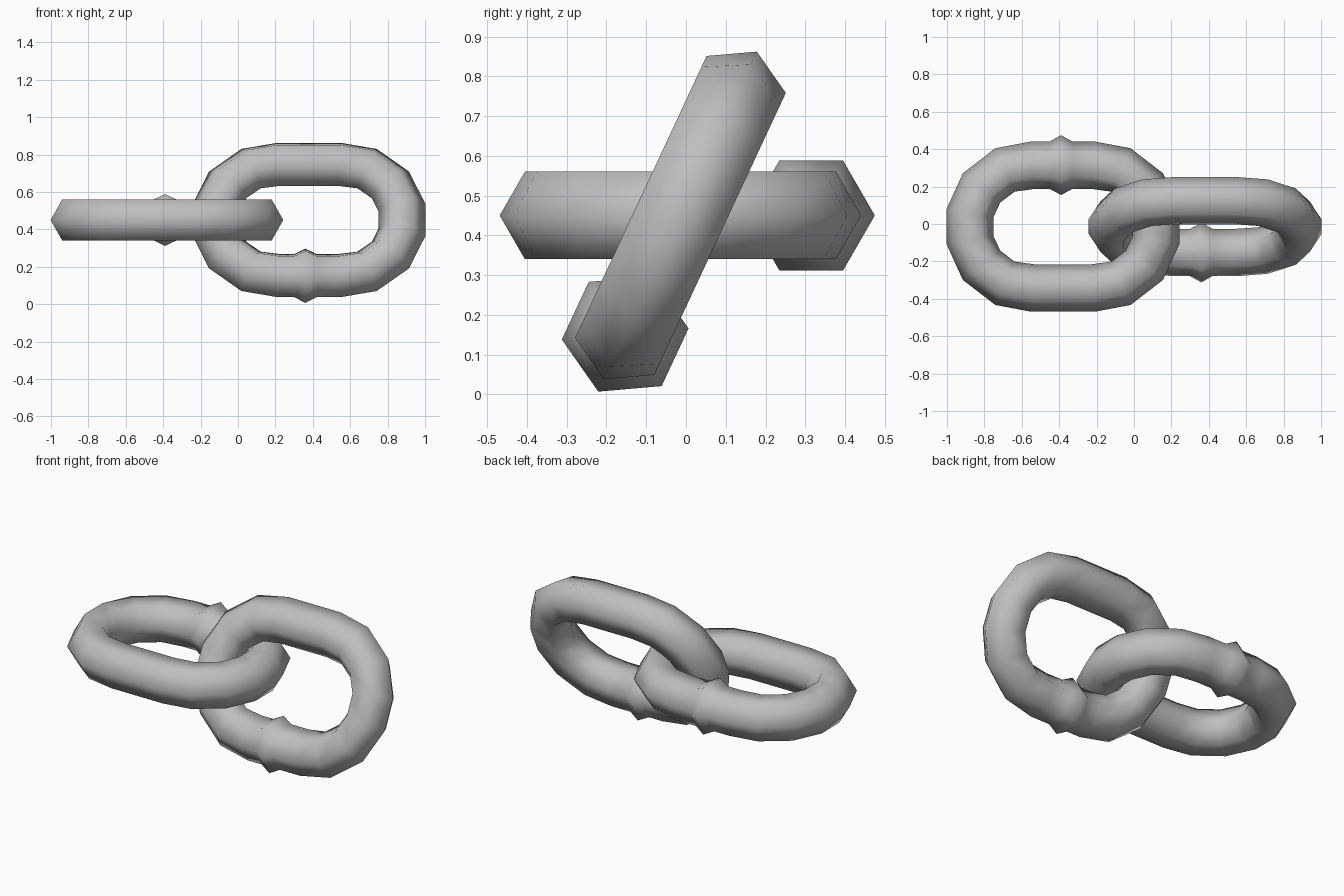
import bpy
import bmesh
from math import cos, sin, pi, radians
from mathutils import Vector

cube = bpy.data.objects.get("Cube")
if cube:
    bpy.data.objects.remove(cube, do_unlink=True)

steel = bpy.data.materials.new("grey steel")
steel.use_nodes = True
colour = (0.52, 0.52, 0.52, 1)
steel.diffuse_color = colour
steel.node_tree.nodes["Principled BSDF"].inputs["Base Color"].default_value = colour

SIDES = 6
ROD = 0.127
WELD = 0.16

# Quarter of the link's centre line: x, y, direction of the outside in degrees
QUARTER = [(0.497, 0.072, 10), (0.435, 0.207, 38), (0.31, 0.303, 66), (0.163, 0.328, 86)]


def link_rings(weld_x):
    """Centre, outward angle and radius of every ring around the link."""
    right = [(x, y, a, ROD) for x, y, a in QUARTER]
    left = [(-x, y, 180 - a, r) for x, y, a, r in reversed(right)]
    weld = [(weld_x + 0.06, 0.328, 90, ROD), (weld_x, 0.329, 90, WELD),
            (weld_x - 0.06, 0.328, 90, ROD)]
    lower = [(-x, -y, a + 180, r) for x, y, a, r in right + left]
    return right + weld + left + lower


def make_link(name, location, tilt, weld_x):
    bm = bmesh.new()
    rings = []
    for x, y, angle, radius in link_rings(weld_x):
        out = Vector((cos(radians(angle)), sin(radians(angle)), 0))
        ring = []
        for i in range(SIDES):
            t = 2 * pi * i / SIDES
            offset = out * cos(t) + Vector((0, 0, sin(t)))
            ring.append(bm.verts.new(Vector((x, y, 0)) + offset * radius))
        rings.append(ring)
    # Skin neighbouring rings, closing the loop
    for a, b in zip(rings, rings[1:] + rings[:1]):
        for i in range(SIDES):
            j = (i + 1) % SIDES
            bm.faces.new((a[i], b[i], b[j], a[j]))
    bmesh.ops.recalc_face_normals(bm, faces=bm.faces)
    for face in bm.faces:
        face.smooth = True
    mesh = bpy.data.meshes.new(name)
    bm.to_mesh(mesh)
    bm.free()
    mesh.materials.append(steel)
    link = bpy.data.objects.new(name, mesh)
    link.location = location
    link.rotation_euler.x = radians(tilt)
    bpy.context.collection.objects.link(link)


# Flat link and the tilted link threaded through it
make_link("flat_link", (-0.38, -0.014, 0.45), 0, -0.01)
make_link("tilted_link", (0.38, -0.014, 0.45), 245, -0.02)
